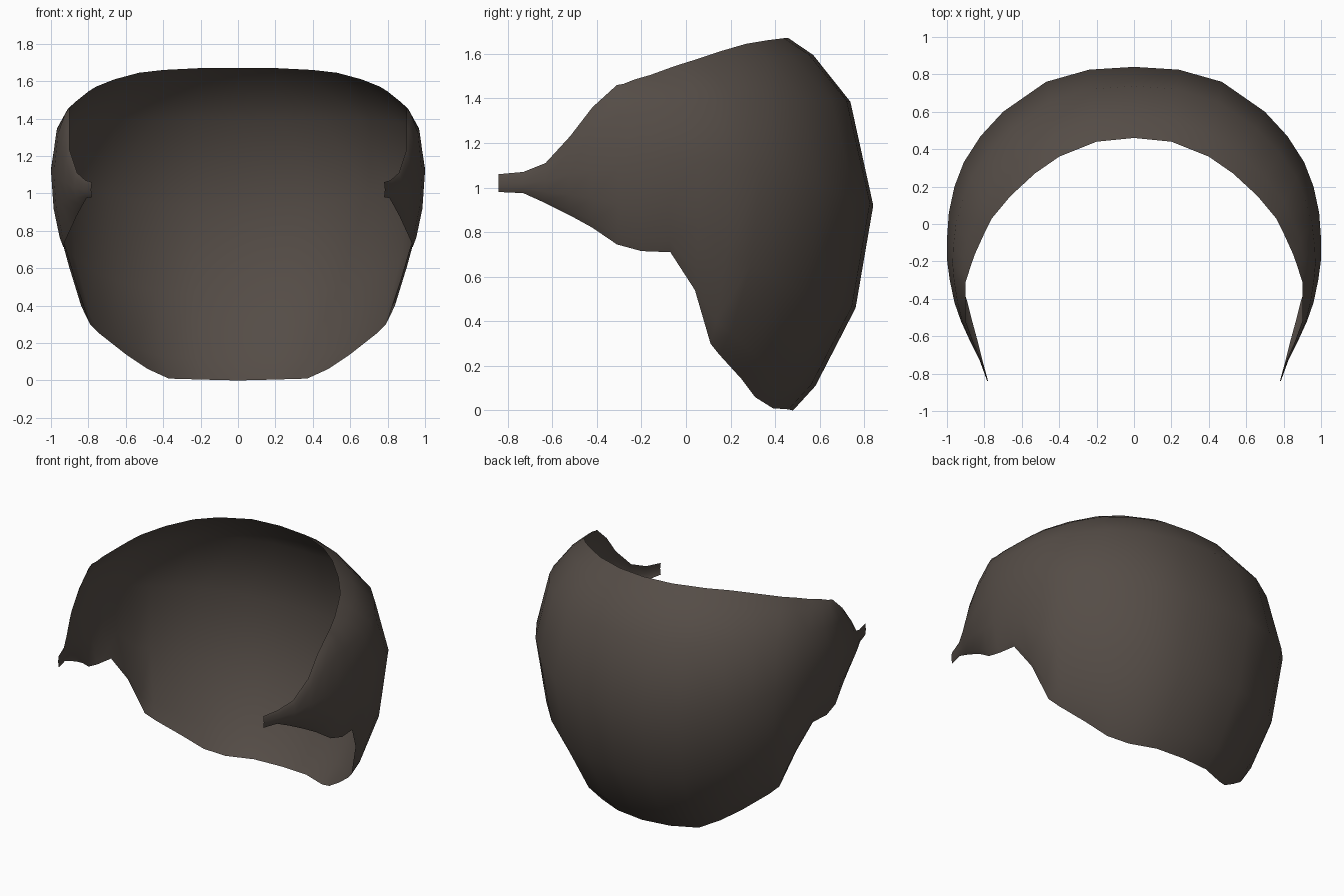
import bpy
import bmesh
from mathutils import Vector

cube = bpy.data.objects.get("Cube")
if cube:
    bpy.data.objects.remove(cube, do_unlink=True)


def make_material(name, rgb):
    mat = bpy.data.materials.new(name)
    mat.use_nodes = True
    colour = (*rgb, 1.0)
    mat.diffuse_color = colour
    mat.node_tree.nodes["Principled BSDF"].inputs["Base Color"].default_value = colour
    return mat


# Three rails of the left half, from the middle of the back to the front tip
top_rail = [
    (0, .46, 1.67), (.2, .44, 1.67), (.4, .36, 1.66), (.53, .27, 1.645),
    (.66, .15, 1.61), (.76, .03, 1.57), (.8, -.05, 1.545), (.85, -.16, 1.505),
    (.875, -.23, 1.485), (.89, -.28, 1.465), (.9, -.31, 1.46), (.9, -.42, 1.36),
    (.9, -.52, 1.23), (.86, -.63, 1.11), (.815, -.73, 1.07), (.78, -.84, 1.06),
]
widest_rail = [
    (0, .84, .92), (.24, .825, .93), (.47, .76, .95), (.7, .6, 1),
    (.82, .47, 1.03), (.91, .33, 1.06), (.96, .2, 1.1), (.99, .06, 1.12),
    (1, -.08, 1.13), (1, -.19, 1.12), (.985, -.3, 1.1), (.96, -.42, 1.08),
    (.925, -.52, 1.06), (.875, -.63, 1.03), (.825, -.73, 1.02), (.785, -.84, 1.02),
]
bottom_rail = [
    (0, .48, 0), (.2, .46, .005), (.37, .39, .01), (.48, .31, .06),
    (.6, .25, .14), (.74, .15, .25), (.79, .11, .3), (.87, .04, .54),
    (.92, -.07, .71), (.935, -.2, .715), (.925, -.31, .745), (.89, -.42, .82),
    (.865, -.52, .875), (.835, -.63, .93), (.81, -.73, .975), (.78, -.84, .98),
]

# Bulge of the shell: (outward share, vertical share) from edge to widest line
upper_bulge = [(0, 1), (.29, .9), (.73, .62), (1, 0)]
lower_bulge = [(.78, .5), (.28, .88), (0, 1)]


def bulge_point(edge, widest, out, rise):
    flat = Vector(edge).lerp(Vector(widest), out)
    flat.z = widest[2] + (edge[2] - widest[2]) * rise
    return flat


def build_shell(name, mat):
    bm = bmesh.new()
    columns = []
    for top, widest, bottom in zip(top_rail, widest_rail, bottom_rail):
        points = [bulge_point(top, widest, *b) for b in upper_bulge]
        points += [bulge_point(bottom, widest, *b) for b in lower_bulge]
        columns.append([bm.verts.new(p) for p in points])
    for a, b in zip(columns, columns[1:]):
        for i in range(len(a) - 1):
            bm.faces.new((a[i], b[i], b[i + 1], a[i + 1]))
    # Make the outside of the shell the front side of its faces
    bm.normal_update()
    if sum(f.normal.dot(f.calc_center_median() - Vector((0, 0, 1))) for f in bm.faces) < 0:
        bmesh.ops.reverse_faces(bm, faces=bm.faces[:])
    for face in bm.faces:
        face.smooth = True
    mesh = bpy.data.meshes.new(name)
    bm.to_mesh(mesh)
    bm.free()
    mesh.materials.append(mat)
    obj = bpy.data.objects.new(name, mesh)
    bpy.context.collection.objects.link(obj)
    mirror = obj.modifiers.new("Mirror", 'MIRROR')
    mirror.use_clip = True
    return obj


# Thin curved shell, open at the front, with a narrow strap end on each side
build_shell("curved_shell", make_material("dark_brown_grey", (.09, .073, .062)))
